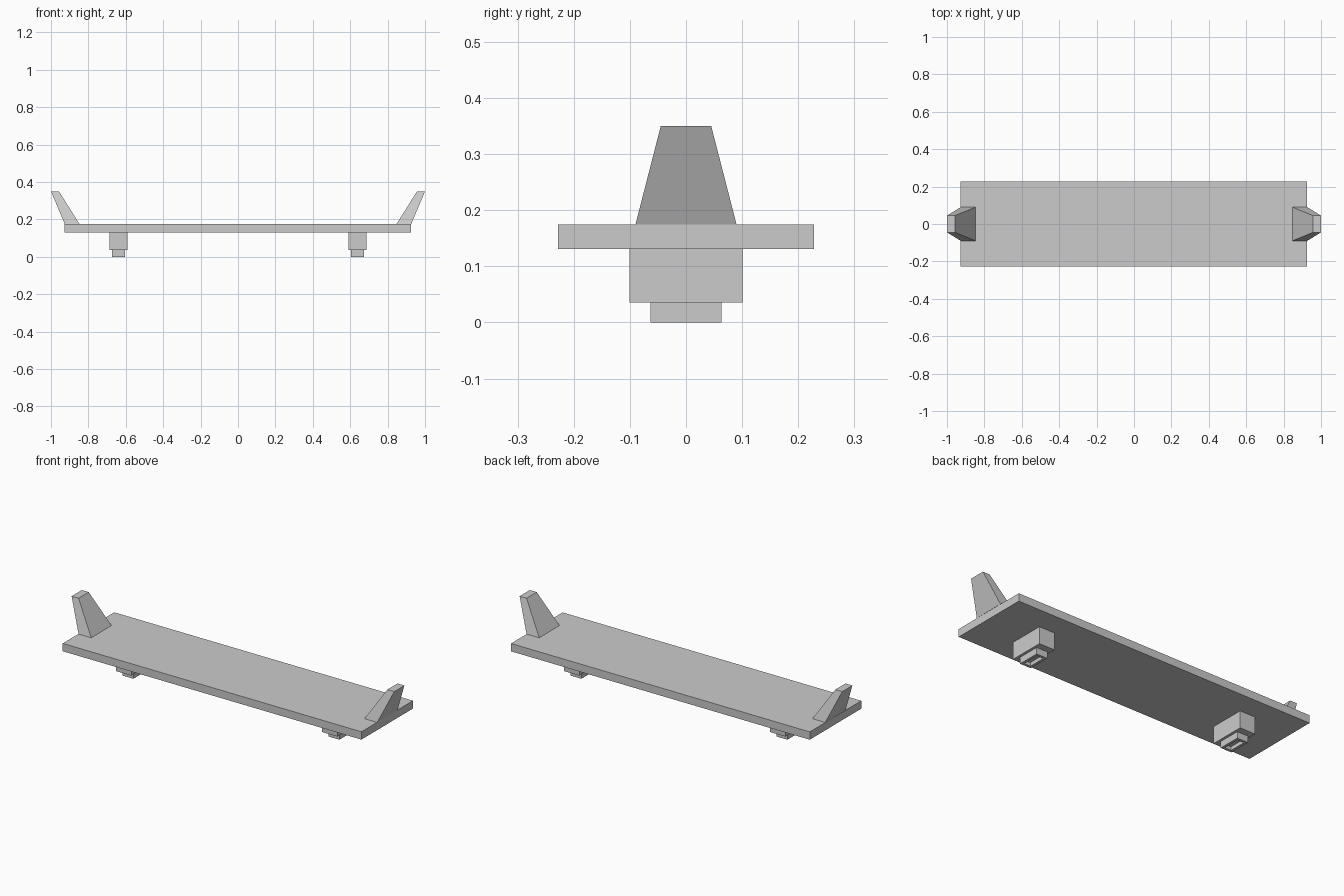
import bpy
import bmesh
from mathutils import Vector

cube = bpy.data.objects.get("Cube")
if cube:
    bpy.data.objects.remove(cube, do_unlink=True)

grey = bpy.data.materials.new("light_grey")
grey.use_nodes = True
colour = (0.6, 0.6, 0.6, 1)
grey.diffuse_color = colour
grey.node_tree.nodes["Principled BSDF"].inputs["Base Color"].default_value = colour


def finish(name, bm):
    bmesh.ops.recalc_face_normals(bm, faces=bm.faces)
    mesh = bpy.data.meshes.new(name)
    bm.to_mesh(mesh)
    bm.free()
    mesh.materials.append(grey)
    obj = bpy.data.objects.new(name, mesh)
    bpy.context.collection.objects.link(obj)
    return obj


def block(name, bottom, top):
    """Box or tapered block; each end is (x0, x1, half_depth, z)."""
    bm = bmesh.new()
    verts = bmesh.ops.create_cube(bm, size=2)["verts"]
    for v in verts:
        x0, x1, depth, z = top if v.co.z > 0 else bottom
        v.co = Vector((x1 if v.co.x > 0 else x0, depth * v.co.y, z))
    return finish(name, bm)


def hollow_block(name, bottom, top, rim, recess):
    """Block whose underside has a rectangular recess."""
    obj = block(name, bottom, top)
    bm = bmesh.new()
    bm.from_mesh(obj.data)
    under = min(bm.faces, key=lambda f: f.calc_center_median().z)
    bmesh.ops.inset_region(bm, faces=[under], thickness=rim)
    floor = bmesh.ops.extrude_discrete_faces(bm, faces=[under])["faces"][0]
    for v in floor.verts:
        v.co.z += recess
    bm.to_mesh(obj.data)
    bm.free()
    return obj


# Flat deck
block("deck", (-0.927, 0.925, 0.228, 0.131), (-0.927, 0.925, 0.228, 0.175))

# Matching parts at both ends
for side, sign in (("left", 1), ("right", -1)):
    def span(a, b, depth, z):
        return (*sorted((sign * a, sign * b)), depth, z)

    # Leaning tapered end post
    block(side + "_end_post", span(0.847, 0.926, 0.09, 0.175),
          span(0.957, 1.0, 0.045, 0.35))
    # Wide upper mount and hollow foot
    block(side + "_mount", span(0.591, 0.687, 0.101, 0.036),
          span(0.591, 0.687, 0.101, 0.131))
    hollow_block(side + "_foot", span(0.605, 0.673, 0.063, 0),
                 span(0.605, 0.673, 0.063, 0.036), 0.02, 0.02)
